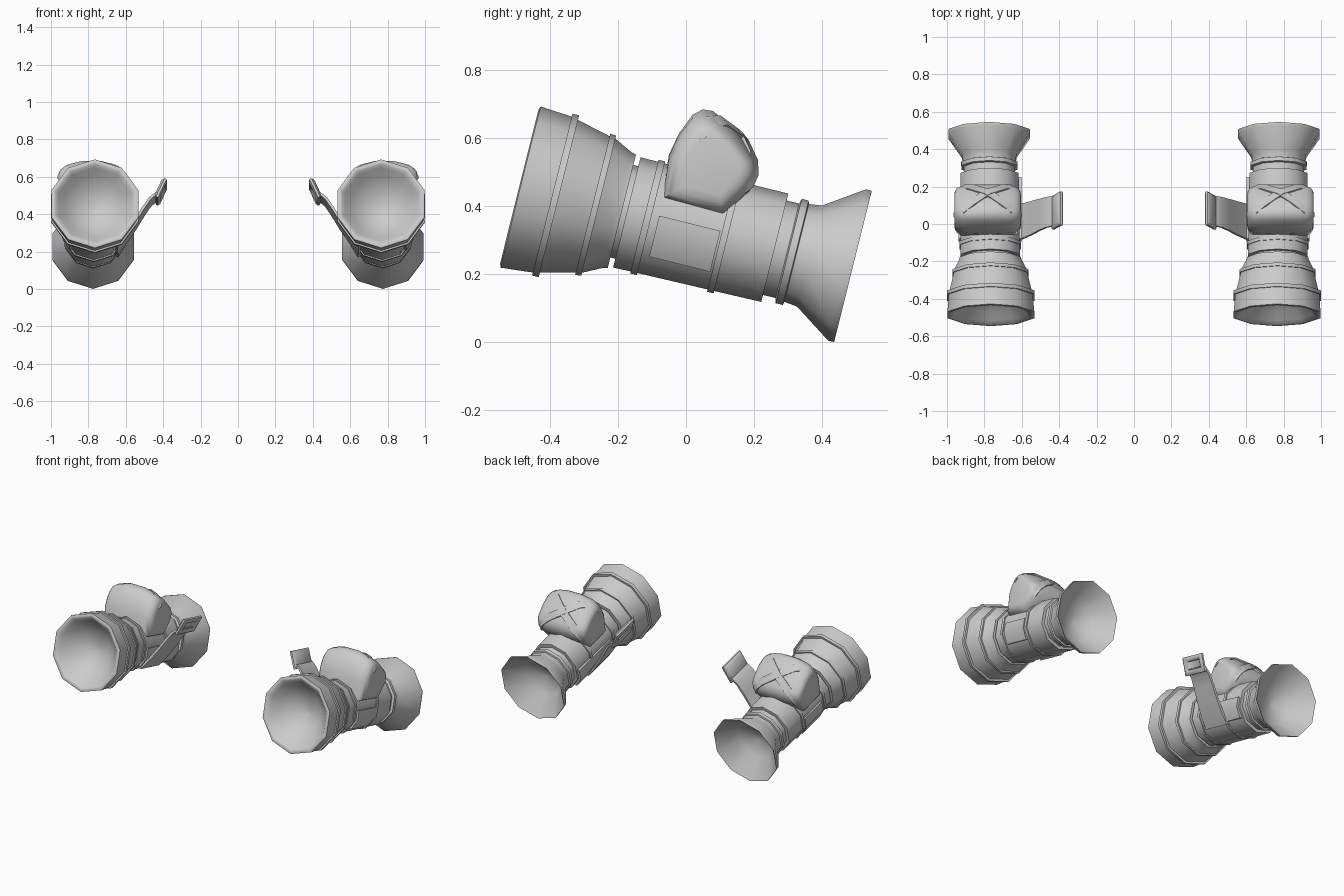
import bpy, bmesh
from math import radians, sin, cos, pi
from mathutils import Matrix, Vector

if "Cube" in bpy.data.objects:
    bpy.data.objects.remove(bpy.data.objects["Cube"])

# Local frame: x across, y along the tilted barrel axis, z away from it
TILT = Matrix.Translation((0, -0.49, 0.457)) @ Matrix.Rotation(radians(-14), 4, 'X')
CX = 0.765


def loft(name, rings, angle=48):
    """Skin a list of equal-length rings, cap the ends, tilt and mirror the result."""
    bm = bmesh.new()
    vs = [[bm.verts.new(TILT @ Vector(p)) for p in ring] for ring in rings]
    n = len(rings[0])
    for a, b in zip(vs, vs[1:]):
        for i in range(n):
            j = (i + 1) % n
            bm.faces.new((a[i], a[j], b[j], b[i]))
    bm.faces.new(vs[0])
    bm.faces.new(vs[-1])
    bmesh.ops.recalc_face_normals(bm, faces=bm.faces)
    mesh = bpy.data.meshes.new(name)
    bm.to_mesh(mesh)
    bm.free()
    ob = bpy.data.objects.new(name, mesh)
    bpy.context.collection.objects.link(ob)
    bpy.ops.object.select_all(action='DESELECT')
    ob.select_set(True)
    bpy.context.view_layer.objects.active = ob
    bpy.ops.object.shade_smooth_by_angle(angle=radians(angle))
    ob.modifiers.new("mirror", 'MIRROR').use_mirror_merge = False
    return ob


def strip(name, points, wide, thick):
    """Flat band along points (x, y, z, width scale); wide and thick are half-size vectors."""
    w, t = Vector(wide), Vector(thick)
    return loft(name, [[Vector(p[:3]) + w * a * p[3] + t * b for a, b in
                        ((-1, -1), (1, -1), (1, 1), (-1, 1))] for p in points])


# Barrel: ten-sided lathe from front dish, over the outside, to rear nozzle
profile = [(.14, .01), (.12, .10), (.06, .17), (.022, .203), (.005, .22), (.0, .232), (.004, .244),
           (.10, .236), (.10, .245), (.12, .245), (.12, .231),
           (.222, .206), (.222, .214), (.24, .212), (.24, .203),
           (.296, .175), (.31, .172), (.31, .14), (.325, .14), (.325, .167),
           (.378, .166), (.378, .172), (.398, .172), (.398, .166),
           (.61, .165), (.61, .172), (.63, .172), (.63, .165),
           (.772, .164), (.772, .143), (.81, .143), (.814, .158), (.835, .158),
           (.838, .148), (.877, .153), (.99, .229), (1.008, .229), (1.004, .222), (.89, .13),
           (.86, .01)]
loft("barrel", [[(CX + .01 * s + r * sin(k * pi / 5), s, .01 * s + r * cos(k * pi / 5))
                 for k in range(10)] for s, r in profile])

# Side plates on the outer and inner flanks
plate = [(.168, .012), (.168, -.05), (.13, -.112), (.10, -.10), (.10, .012)]
for name, side, s0, s1 in (("outer_plate", 1, .42, .605), ("inner_plate", -1, .42, .76)):
    loft(name, [[(CX + .005 + side * x, s, z + .005) for x, z in plate] for s in (s0, s1)])

# Padded pack on top, crowned and rounded towards both sides
pack = [(.416, .066), (.404, .197), (.417, .265), (.443, .33), (.468, .353), (.498, .356),
        (.565, .325), (.62, .279), (.652, .250), (.668, .22), (.67, .185), (.658, .148),
        (.603, .061)]
sections = [(.178, .60, .50), (.174, .74, .62), (.162, .86, .72), (.14, .94, .82),
            (.105, .985, .90), (.05, 1, .985)]
sections = [(-d, k, t) for d, k, t in sections] + [(d, k, t) for d, k, t in reversed(sections)]
loft("pack", [[(CX + .018 + d, .54 + (s - .54) * k, .2 + (z - .2) * (t if z > .2 else k))
               for s, z in pack] for d, k, t in sections], 60)

# Crossed straps over the sloping pack face
for i, side in enumerate((-1, 1)):
    pts = [(-.168, .475, .275, 1), (-.143, .49, .314, 1), (-.09, .53, .325, 1), (0, .60, .296, 1),
           (.09, .640, .246, 1), (.135, .652, .205, 1), (.155, .645, .165, 1)]
    strip("cross_strap_%d" % (i + 1), [(CX + .018 + side * x, s, z, w) for x, s, z, w in pts],
          (side * .015, -.014, .011), (0, .008, .01))

# Curved bracket arm on the inner flank
arm = [(.65, -.12, 1.08), (.60, -.058, 1.05), (.55, .015, 1), (.505, .09, .94), (.47, .142, .9),
       (.445, .163, .9), (.42, .18, .9)]
strip("bracket_arm", [(x, .533, z, w) for x, z, w in arm], (0, .092, 0), (.006, 0, .004))

# Bracket pad with a recessed face turned inward
c, u, v, n = (Vector(p) for p in ((.412, .53, .197), (0, 1, 0), (-.41, 0, .91), (-.91, 0, -.41)))
loft("bracket_pad", [[c + u * a * su + v * b * sv + n * h for a, b in
                      ((-1, -1), (1, -1), (1, 1), (-1, 1))]
                     for su, sv, h in ((.075, .042, -.016), (.092, .056, -.004), (.092, .056, .008),
                                       (.078, .045, .016), (.066, .034, .014), (.05, .024, .0))])
